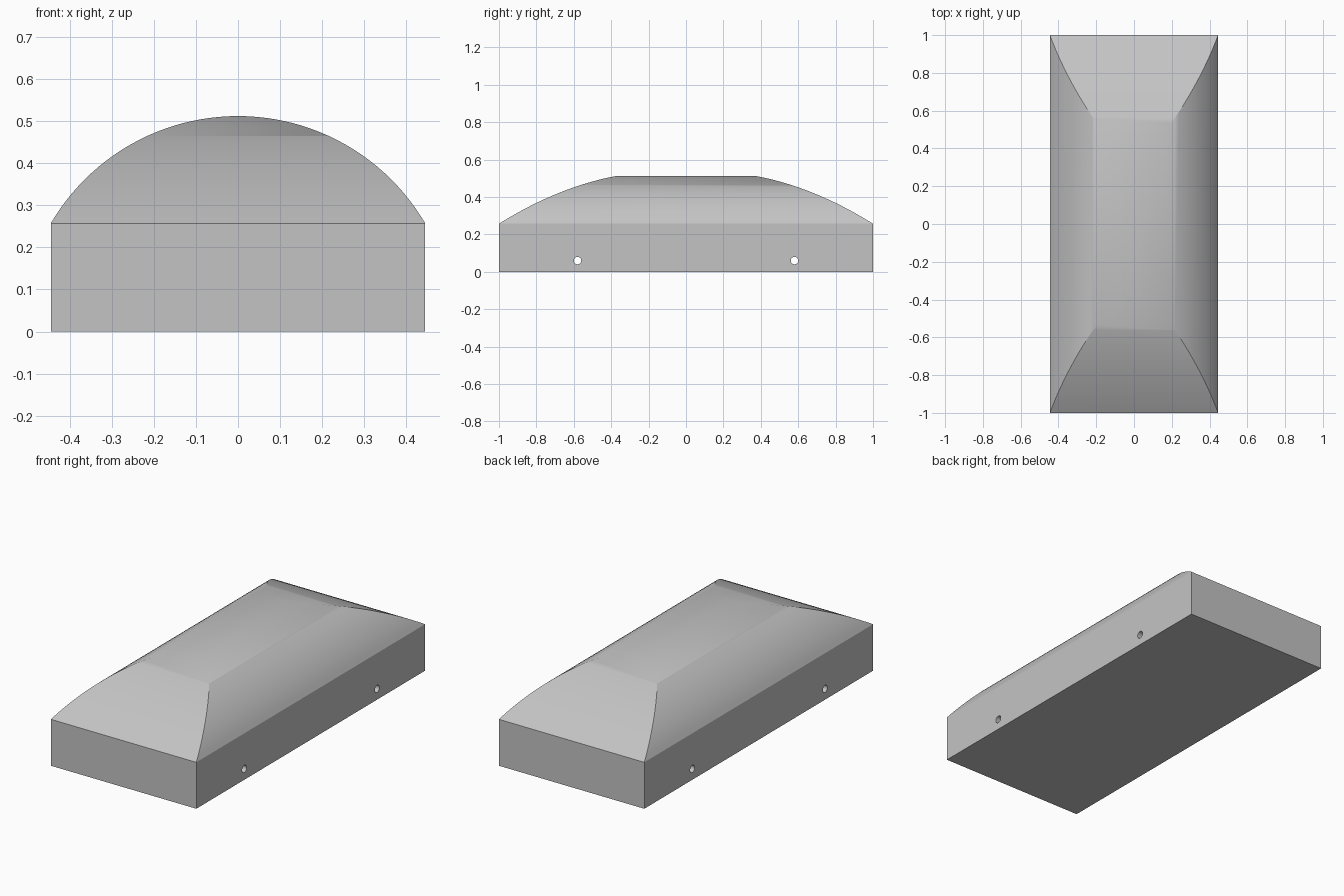
import bpy, bmesh, math
from mathutils import Vector

if "Cube" in bpy.data.objects:
    bpy.data.objects.remove(bpy.data.objects["Cube"], do_unlink=True)

HALF_W, EAVE, TOP = 0.445, 0.257, 0.512

grey = bpy.data.materials.new("light_grey")
grey.use_nodes = True
colour = (0.55, 0.55, 0.55, 1)
grey.diffuse_color = colour
grey.node_tree.nodes["Principled BSDF"].inputs["Base Color"].default_value = colour


def prism(name, points, depth):
    """Extrude a closed outline of 3D points along the vector depth."""
    bm = bmesh.new()
    face = bm.faces.new([bm.verts.new(p) for p in points])
    result = bmesh.ops.extrude_face_region(bm, geom=[face])
    moved = [v for v in result["geom"] if isinstance(v, bmesh.types.BMVert)]
    bmesh.ops.translate(bm, verts=moved, vec=depth)
    bmesh.ops.recalc_face_normals(bm, faces=bm.faces)
    mesh = bpy.data.meshes.new(name)
    bm.to_mesh(mesh)
    bm.free()
    mesh.materials.append(grey)
    obj = bpy.data.objects.new(name, mesh)
    bpy.context.collection.objects.link(obj)
    return obj


def combine(target, tool, operation):
    mod = target.modifiers.new(operation.title(), "BOOLEAN")
    mod.operation, mod.object, mod.solver = operation, tool, "EXACT"
    bpy.context.view_layer.objects.active = target
    bpy.ops.object.modifier_apply(modifier=mod.name)
    bpy.data.objects.remove(tool, do_unlink=True)


# Long body with an arched roof
rise = TOP - EAVE
radius = (HALF_W ** 2 + rise ** 2) / (2 * rise)
sweep = math.asin(HALF_W / radius)
arch = [(-HALF_W, -1.2, -0.2)]
for i in range(49):
    a = sweep * (i / 24 - 1)
    arch.append((radius * math.sin(a), -1.2, TOP - radius + radius * math.cos(a)))
arch.append((HALF_W, -1.2, -0.2))
body = prism("arched_cover", arch, Vector((0, 2.4, 0)))

# Side outline with gently bowed sloping ends
slope = []
for i in range(25):
    y = 1 - 0.7 * i / 24
    d = y - 0.59
    slope.append((y, 0.455 - 0.34 * d - 0.35 * d * d))
outline = [(1, 0)] + slope + [(-y, z) for y, z in reversed(slope)] + [(-1, 0)]
ends = prism("end_trimmer", [(-1, y, z) for y, z in outline], Vector((2, 0, 0)))
combine(body, ends, "INTERSECT")

# Cross holes through the lower side walls
for y in (-0.58, 0.58):
    ring = [(-1, y + 0.02 * math.cos(k * math.tau / 24),
             0.06 + 0.02 * math.sin(k * math.tau / 24)) for k in range(24)]
    combine(body, prism("hole_cutter", ring, Vector((2, 0, 0))), "DIFFERENCE")

bpy.ops.object.select_all(action="DESELECT")
body.select_set(True)
bpy.context.view_layer.objects.active = body
bpy.ops.object.shade_smooth_by_angle(angle=math.radians(30))
